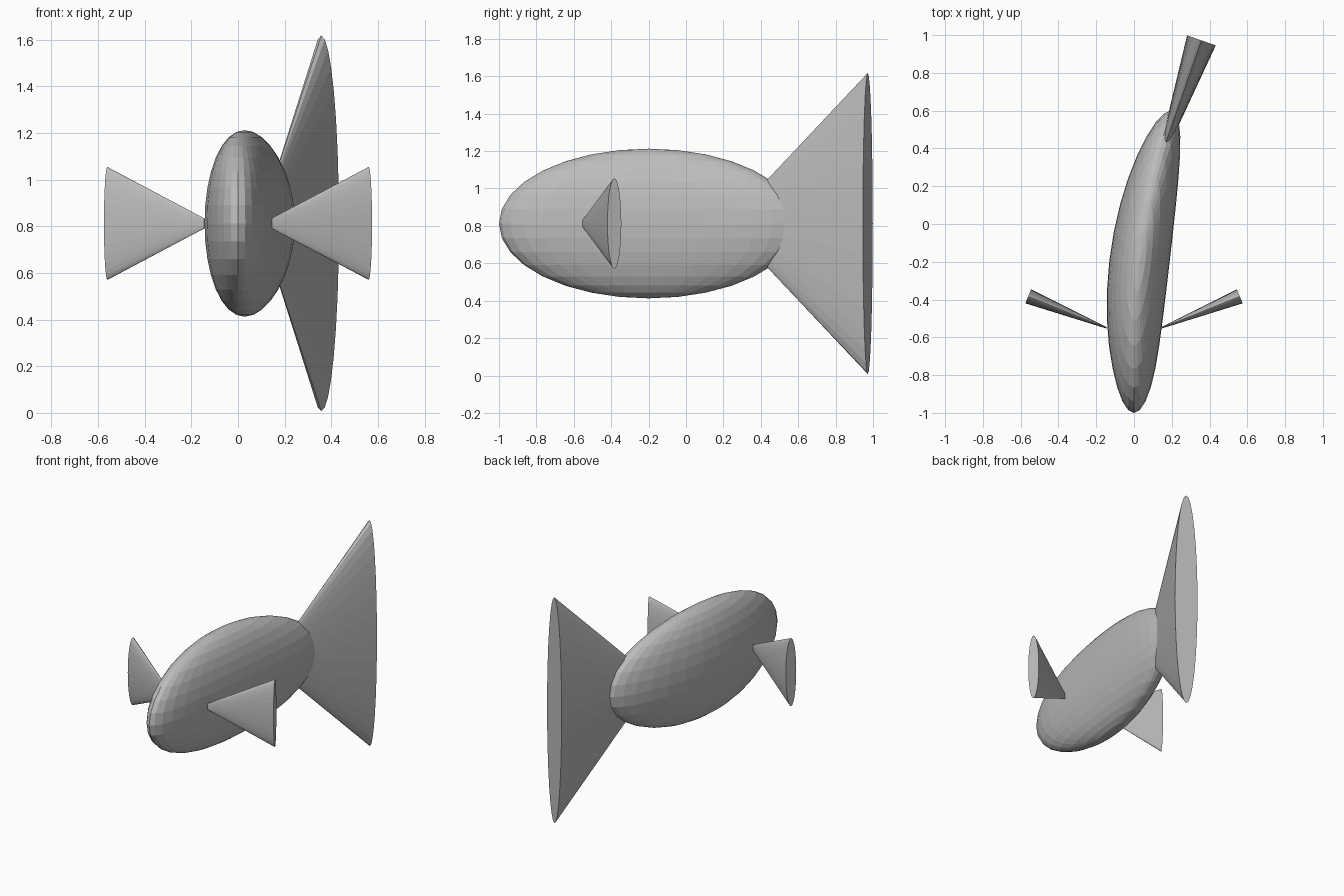
import bpy
import bmesh
from mathutils import Matrix, Vector

if "Cube" in bpy.data.objects:
    bpy.data.objects.remove(bpy.data.objects["Cube"])

MID_Z = 0.8125

# Single grey colour for the whole fish
grey = bpy.data.materials.new("plain_grey")
grey.use_nodes = True
colour = (0.5, 0.5, 0.5, 1)
grey.diffuse_color = colour
grey.node_tree.nodes["Principled BSDF"].inputs["Base Color"].default_value = colour


def add_object(name, bm):
    mesh = bpy.data.meshes.new(name)
    bm.to_mesh(mesh)
    bm.free()
    mesh.materials.append(grey)
    obj = bpy.data.objects.new(name, mesh)
    bpy.context.collection.objects.link(obj)
    return obj


def flat_cone(name, start, end, small, big, thinness):
    """Flattened truncated cone, tall in z, widening from start to end."""
    start, end = Vector(start), Vector(end)
    up = Vector((0, 0, 1))
    axis = (end - start).normalized()
    side = up.cross(axis)
    turn = Matrix((side, up, axis)).transposed().to_4x4()
    place = Matrix.Translation((start + end) / 2) @ turn @ Matrix.Diagonal((thinness, 1, 1, 1))
    bm = bmesh.new()
    bmesh.ops.create_cone(bm, cap_ends=True, segments=32, radius1=small,
                          radius2=big, depth=(end - start).length, matrix=place)
    return add_object(name, bm)


# Body: flattened ellipsoid whose rear half swings toward the left
bm = bmesh.new()
bmesh.ops.create_uvsphere(bm, u_segments=32, v_segments=16, radius=1)
for v in bm.verts:
    x, y, z = v.co
    y = 0.8 * y - 0.2
    swing = 0.115 * max(0, y + 0.7) ** 2
    v.co = (0.16 * x + swing, y, 0.4 * z + MID_Z)
add_object("body", bm)

# Tail fin, angled along the swing of the body
flat_cone("tail_fin", (0.17, 0.435, MID_Z), (0.357, 0.972, MID_Z), 0.235, 0.805, 0.1)

# Side fins, swept back
for name, s in (("left_fin", 1), ("right_fin", -1)):
    flat_cone(name, (s * 0.145, -0.55, MID_Z), (s * 0.56, -0.383, MID_Z), 0.022, 0.242, 0.165)
